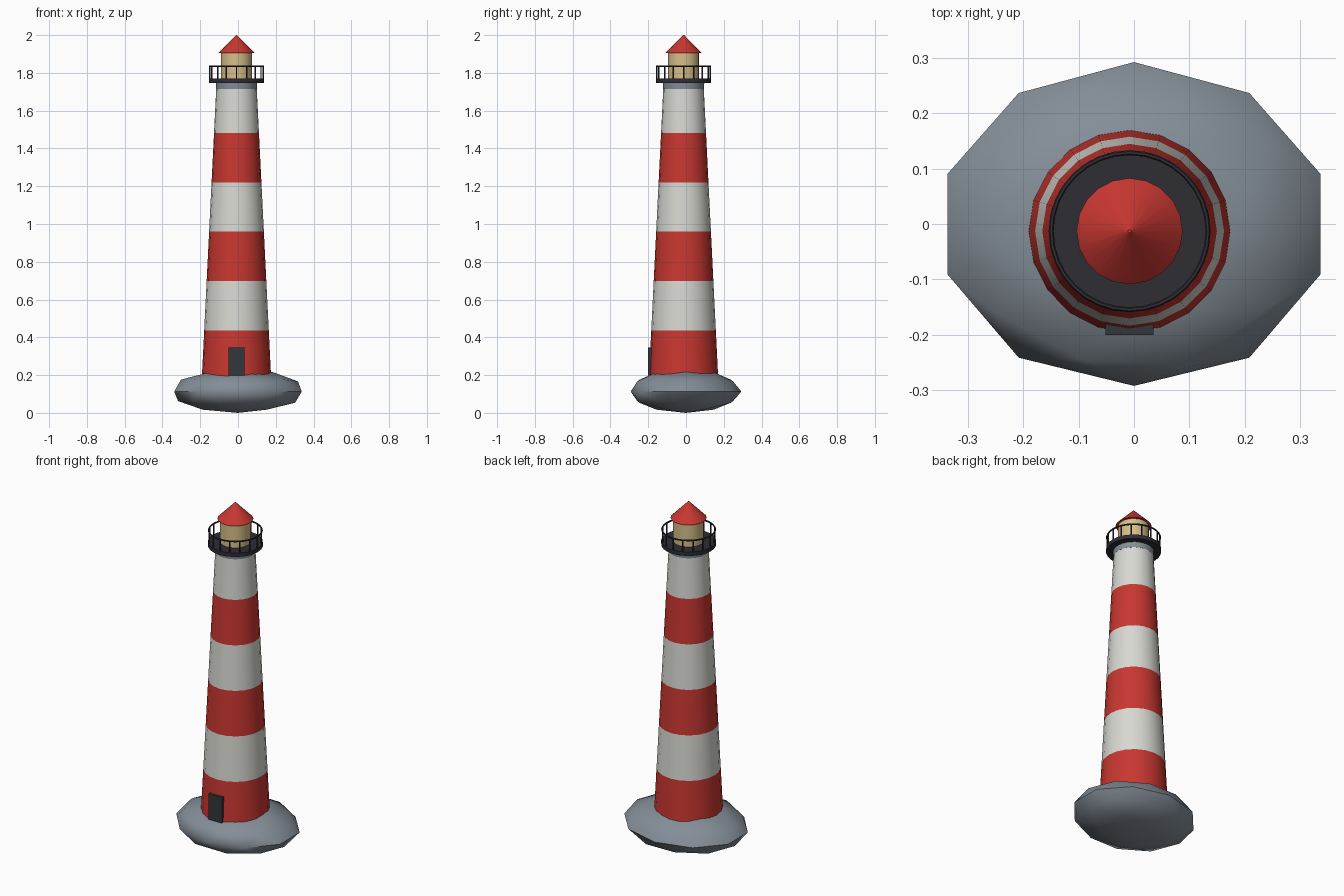
import bpy, bmesh, math

if "Cube" in bpy.data.objects:
    bpy.data.objects.remove(bpy.data.objects["Cube"])

CX, CY = -0.008, -0.013   # tower axis
SIDES = 20


def mat(name, rgb):
    m = bpy.data.materials.new(name)
    m.diffuse_color = (*rgb, 1)
    m.use_nodes = True
    m.node_tree.nodes["Principled BSDF"].inputs["Base Color"].default_value = m.diffuse_color
    return m


RED = mat("red paint", (0.58, 0.038, 0.030))
WHITE = mat("white paint", (0.69, 0.69, 0.65))
ROCK = mat("rock grey", (0.23, 0.27, 0.31))
IRON = mat("dark iron", (0.026, 0.026, 0.034))
GLASS = mat("lantern yellow", (0.68, 0.52, 0.25))
DOOR = mat("door grey", (0.032, 0.038, 0.045))


def finish(name, bm, mats, angle=35):
    bmesh.ops.recalc_face_normals(bm, faces=bm.faces)
    me = bpy.data.meshes.new(name)
    bm.to_mesh(me)
    bm.free()
    ob = bpy.data.objects.new(name, me)
    bpy.context.collection.objects.link(ob)
    for m in mats:
        me.materials.append(m)
    bpy.ops.object.select_all(action='DESELECT')
    ob.select_set(True)
    bpy.context.view_layer.objects.active = ob
    bpy.ops.object.shade_smooth_by_angle(angle=math.radians(angle))
    return ob


def lathe(name, profile, mats, bands=False, n=SIDES, closed=False):
    """Revolve (radius, z) points about the tower axis; bands alternate materials."""
    bm = bmesh.new()
    rings = [[bm.verts.new((CX + r * math.sin(2 * math.pi * i / n),
                            CY + r * math.cos(2 * math.pi * i / n), z))
              for i in range(n)] for r, z in profile]
    pairs = list(zip(rings, rings[1:]))
    if closed:
        pairs.append((rings[-1], rings[0]))
    for k, (a, b) in enumerate(pairs):
        for i in range(n):
            j = (i + 1) % n
            f = bm.faces.new((a[i], a[j], b[j], b[i]))
            f.material_index = k % 2 if bands else 0
    if not closed:
        bm.faces.new(rings[0])
        bm.faces.new(rings[-1])
    return finish(name, bm, mats)


# Rock: squashed faceted ball
bm = bmesh.new()
bmesh.ops.create_icosphere(bm, subdivisions=2, radius=1)
for v in bm.verts:
    v.co.x *= 0.355
    v.co.y *= 0.293
    v.co.z = 0.113 + v.co.z * (0.120 if v.co.z > 0 else 0.113)
    if v.co.y < -0.05:
        v.co.y -= 0.012 * (1 - abs(v.co.x) / 0.355) * (abs(v.co.x) > 0.05)
finish("rock", bm, [ROCK], 40)

# Tower: six alternating bands
Z0, Z1, R0, R1 = 0.175, 1.743, 0.184, 0.106
lathe("tower", [(R0 + (R1 - R0) * k / 6, Z0 + (Z1 - Z0) * k / 6) for k in range(7)],
      [RED, WHITE], bands=True)

# Collar, gallery deck, lantern and roof
lathe("collar", [(0.108, 1.715), (0.110, 1.75)], [ROCK])
lathe("gallery_deck", [(0.1465, 1.747), (0.1465, 1.77)], [IRON], n=24)
lathe("lantern", [(0.082, 1.765), (0.082, 1.907)], [GLASS])
lathe("roof", [(0.096, 1.905), (0.011, 1.992), (0.003, 2.0)], [RED])

# Railing
lathe("hand_rail", [(0.142 + 0.0045 * math.cos(a), 1.836 + 0.0045 * math.sin(a))
                    for a in (math.pi * k / 3 for k in range(6))],
      [IRON], n=32, closed=True)
bm = bmesh.new()
for i in range(16):
    a = 2 * math.pi * i / 16
    post = bmesh.ops.create_cone(bm, cap_ends=True, segments=6,
                                 radius1=0.004, radius2=0.004, depth=0.072)
    bmesh.ops.translate(bm, verts=post["verts"],
                        vec=(CX + 0.141 * math.sin(a), CY + 0.141 * math.cos(a), 1.801))
finish("rail_posts", bm, [IRON])

# Door
bm = bmesh.new()
bmesh.ops.create_cube(bm, size=1)
for v in bm.verts:
    v.co = (CX + v.co.x * 0.087, -0.188 + v.co.y * 0.026, 0.272 + v.co.z * 0.15)
finish("door", bm, [DOOR])
